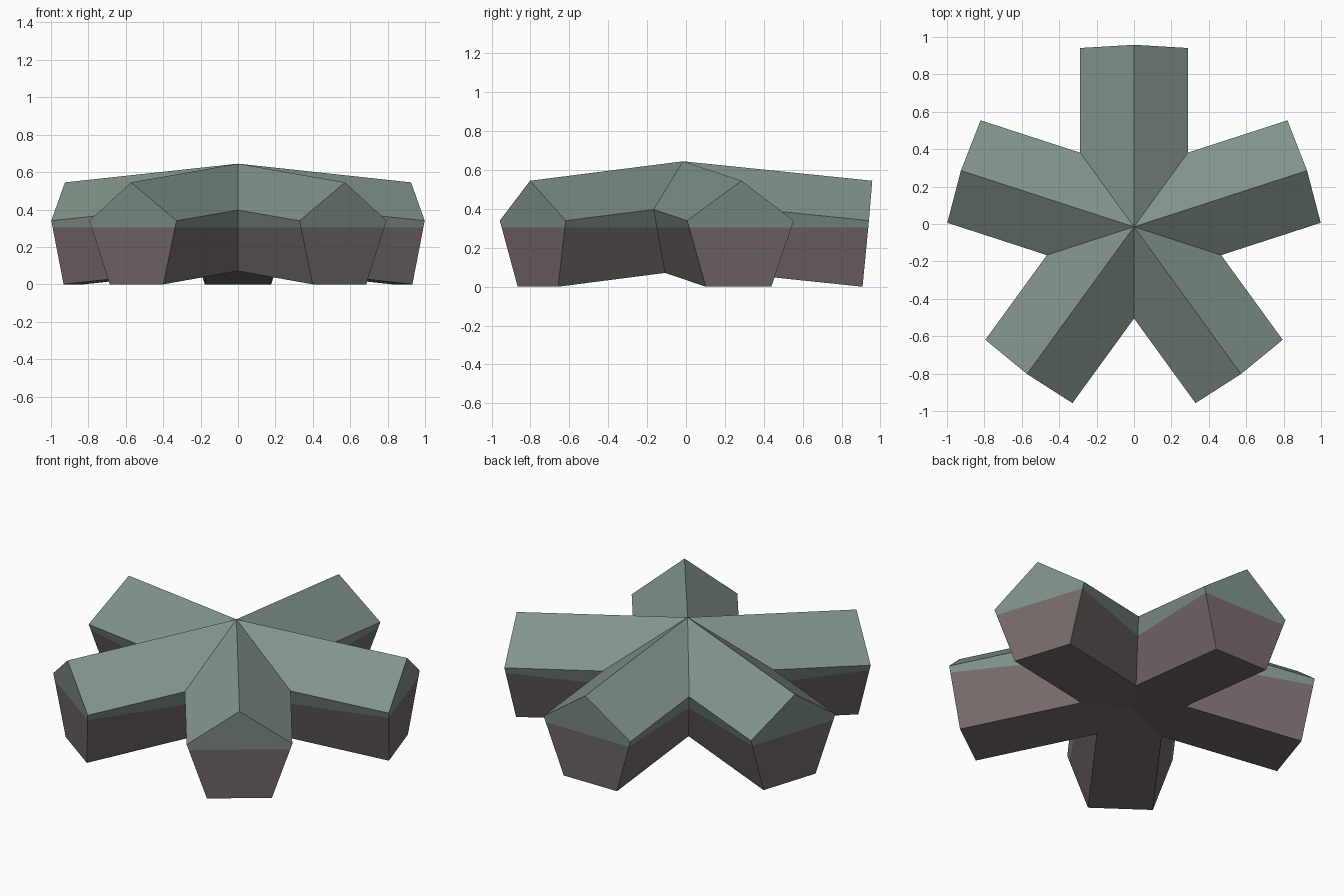
import bpy, bmesh, math
from mathutils import Vector

if "Cube" in bpy.data.objects:
    bpy.data.objects.remove(bpy.data.objects["Cube"])

ARMS = 5
STEP = 2 * math.pi / ARMS
CENTRE_Y = -0.015
COLOUR_HEIGHT = 0.305


def material(name, rgb):
    m = bpy.data.materials.new(name)
    m.diffuse_color = (*rgb, 1)
    m.use_nodes = True
    m.node_tree.nodes["Principled BSDF"].inputs["Base Color"].default_value = m.diffuse_color
    return m


bm = bmesh.new()


def point(angle, along, side, z):
    """Vertex given by distance along and across an arm."""
    c, s = math.cos(angle), math.sin(angle)
    return bm.verts.new((along * c - side * s, CENTRE_Y + along * s + side * c, z))


# Shared centre points and the inner corners between the arms
apex = point(0, 0, 0, 0.645)
under = point(0, 0, 0, 0.096)
top_valley, low_valley = [], []
for i in range(ARMS):
    a = math.pi / 2 + (i + 0.5) * STEP
    top_valley.append(point(a, 0.490, 0, 0.397))
    low_valley.append(point(a, 0.300, 0, 0.071))

# Five ridged arms
for i in range(ARMS):
    a = math.pi / 2 + i * STEP
    ridge = point(a, 0.973, 0, 0.545)
    shoulder = {s: point(a, 0.956, s * 0.288, 0.34) for s in (-1, 1)}
    foot = {s: point(a, 0.923, s * 0.177, 0.0) for s in (-1, 1)}
    top = {1: top_valley[i], -1: top_valley[i - 1]}
    low = {1: low_valley[i], -1: low_valley[i - 1]}
    for s in (-1, 1):
        bm.faces.new((apex, ridge, shoulder[s], top[s]))         # roof slope
        bm.faces.new((top[s], shoulder[s], foot[s], low[s]))     # side wall
    bm.faces.new((foot[-1], foot[1], shoulder[1], ridge, shoulder[-1]))  # end
    bm.faces.new((under, low[-1], foot[-1], foot[1], low[1]))    # underside

# Cut at the colour line, then colour by height
bmesh.ops.bisect_plane(bm, geom=bm.verts[:] + bm.edges[:] + bm.faces[:],
                       plane_co=Vector((0, 0, COLOUR_HEIGHT)),
                       plane_no=Vector((0, 0, 1)))
bmesh.ops.recalc_face_normals(bm, faces=bm.faces[:])
for f in bm.faces:
    f.material_index = int(f.calc_center_median().z < COLOUR_HEIGHT)

mesh = bpy.data.meshes.new("five_armed_body")
bm.to_mesh(mesh)
bm.free()
mesh.materials.append(material("grey green", (0.223, 0.292, 0.255)))
mesh.materials.append(material("grey brown", (0.185, 0.150, 0.150)))
body = bpy.data.objects.new("five_armed_body", mesh)
bpy.context.collection.objects.link(body)
